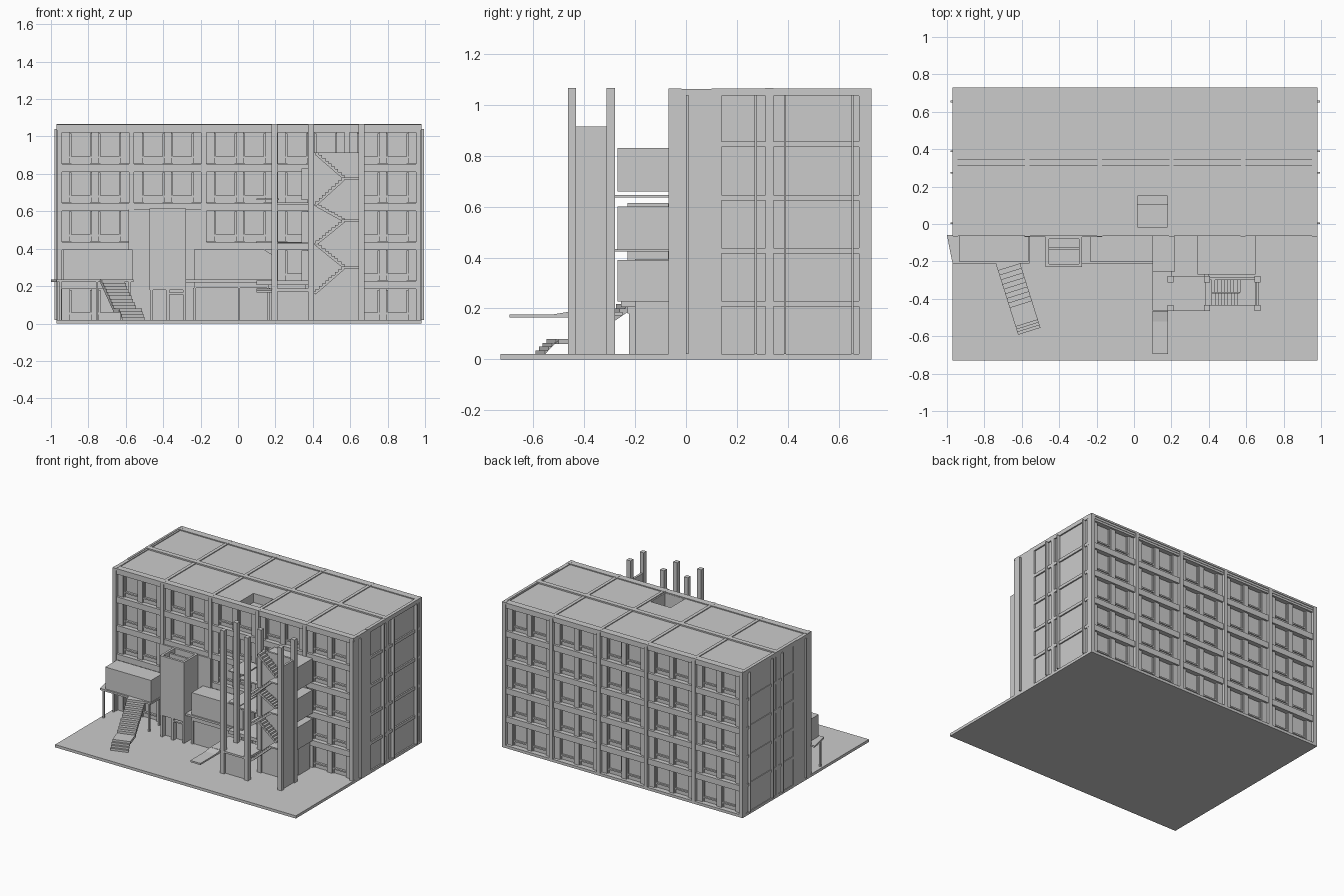
import bpy, bmesh, math
from mathutils import Vector

if "Cube" in bpy.data.objects:
    bpy.data.objects.remove(bpy.data.objects["Cube"])


def part(name, boxes):
    """One object made of axis-aligned boxes (x0, x1, y0, y1, z0, z1)."""
    bm = bmesh.new()
    for x0, x1, y0, y1, z0, z1 in boxes:
        r = bmesh.ops.create_cube(bm, size=1)
        for v in r["verts"]:
            v.co = Vector((x0 + (v.co.x + .5) * (x1 - x0),
                           y0 + (v.co.y + .5) * (y1 - y0),
                           z0 + (v.co.z + .5) * (z1 - z0)))
    return finish(name, bm)


def prism(name, pts, move):
    """Extrude a polygon along a vector."""
    bm = bmesh.new()
    face = bm.faces.new([bm.verts.new(p) for p in pts])
    r = bmesh.ops.extrude_face_region(bm, geom=[face])
    bmesh.ops.translate(bm, vec=move, verts=[g for g in r["geom"] if isinstance(g, bmesh.types.BMVert)])
    return finish(name, bm)


def finish(name, bm):
    bmesh.ops.recalc_face_normals(bm, faces=bm.faces)
    me = bpy.data.meshes.new(name)
    bm.to_mesh(me)
    bm.free()
    ob = bpy.data.objects.new(name, me)
    bpy.context.collection.objects.link(ob)
    return ob


def stair_profile(a, b, n, thick):
    """Stepped side outline from a to b in (run, height), sloped underside."""
    (u0, z0), (u1, z1) = a, b
    du, dz = (u1 - u0) / n, (z1 - z0) / n
    pts = [(u0, z0)]
    for i in range(n):
        pts += [(u0 + du * i, z0 + dz * (i + 1)), (u0 + du * (i + 1), z0 + dz * (i + 1))]
    return pts + [(u1, z1 - thick), (u0, z0 - thick)]


FLOOR = .209
levels = [.02 + FLOOR * k for k in range(6)]
cols = [-.955, -.57, -.183, .2, .583, .965]

part("base_slab", [(-.97, .98, -.73, .73, 0, .02)])

# Main block and roof with a sunken opening
core = part("building_core", [(-.965, .97, -.022, .687, .02, 1.04)])
roof = part("roof_slab", [(-.97, .98, -.06, .725, 1.035, 1.056)])
cutter = part("roof_opening_cutter", [(.02, .18, -.015, .15, .93, 1.2)])
cutter.hide_render = True
cutter.hide_viewport = True
for ob in (core, roof):
    m = ob.modifiers.new("opening", "BOOLEAN")
    m.object = cutter
    m.operation = "DIFFERENCE"
    m.solver = "EXACT"
part("roof_opening_step", [(.02, .18, .105, .15, .93, .99)])
part("roof_ribs",
     [(-.97, .98, .31, .345, 1.05, 1.066), (-.97, .98, -.065, -.037, 1.05, 1.063),
      (-.97, .98, .7, .73, 1.05, 1.063)]
     + [(x - .012, x + .012, -.06, .725, 1.05, 1.062) for x in cols if x != .2]
     + [(.19, .212, -.06, .725, 1.05, 1.062)])


# Front and back facades share one bay layout
def facade(side):
    def y(d0, d1):
        return (-.068 + d0, -.068 + d1) if side == "front" else (.73 - d1, .73 - d0)
    part(side + "_columns", [(x - .014, x + .014, *y(0, .05), .02, 1.064) for x in cols])
    part(side + "_beams", [(-.96, .97, *y(.008, .05), z - .045, z - .002) for z in levels[1:]])
    walls, frames = [], []
    for z in levels[:-1]:
        for a, b in zip(cols, cols[1:]):
            c = (a + b) / 2
            # piers beside and between the two windows
            for p, q in ((a, c - .135), (c - .02, c + .02), (c + .135, b)):
                walls.append((p, q, *y(.022, .05), z, z + .17))
            for s in (-1, 1):
                lo, hi = sorted((c + s * .02, c + s * .135))
                frames += [(lo, hi, *y(.03, .05), z + .028, z + .038),
                           (lo, lo + .008, *y(.033, .05), z, z + .16),
                           (hi - .008, hi, *y(.033, .05), z, z + .16),
                           (lo, hi, *y(.038, .05), z, z + .03)]
    part(side + "_piers", walls)
    part(side + "_window_frames", frames)


facade("front")
facade("back")

# End walls: corner strips, floor bands and thin fins
for side, x0, x1, f in (("left", -.97, -.955, -.982), ("right", .96, .98, .995)):
    part(side + "_end_frame",
         [(x0, x1, *yy, .02, 1.062) for yy in ((-.045, .14), (.313, .345), (.698, .725))]
         + [(x0, x1, .1, .71, z - .022, z) for z in levels[1:]]
         + [(x0, x1, .1, .71, 1.035, 1.058)])
    lo, hi = sorted((x0 + .005, f))
    part(side + "_fins", [(lo, hi, v, v + .009, .02, 1.04) for v in (0, .27, .385, .65)])

# Blank wall behind the lift tower
part("blank_wall", [(-.585, -.172, -.07, -.03, .02, .61)])

# Lift tower: open-topped shaft on legs
part("lift_tower",
     [(-.472, -.455, -.23, -.065, .18, .615), (-.293, -.277, -.23, -.065, .18, .615),
      (-.472, -.277, -.23, -.213, .18, .615), (-.472, -.277, -.14, -.125, .18, .6),
      (-.472, -.277, -.08, -.065, .18, .615), (-.46, -.285, -.22, -.07, .18, .53)])
part("lift_lobby",
     [(-.47, -.455, -.225, -.07, .02, .18), (-.385, -.365, -.225, -.07, .02, .18),
      (-.293, -.279, -.225, -.07, .02, .18), (-.46, -.285, -.19, -.07, .02, .18),
      (-.37, -.285, -.225, -.19, .155, .165)])

# Left raised room on a deck with slim posts
part("left_room", [(-.935, -.565, -.2, -.065, .235, .395)])
prism("left_deck", [(-1, -.06, .222), (-.97, -.212, .222), (-.56, -.212, .222), (-.56, -.06, .222)],
      (0, 0, .013))
part("left_deck_posts", [(x, x + .012, v, v + .012, .02, .225)
                         for x in (-.955, -.76, -.585) for v in (-.205, -.09)])

# Angled entrance stair with a low landing
ax = Vector((.3, -.954, 0)).normalized()
side_dir = Vector((ax.y, -ax.x, 0)) * -.125
top = Vector((-.735, -.225, 0))
for nm, a, b, n in (("upper", (.235, .08), (0, .235), 9), ("lower", (.385, .02), (.325, .08), 4)):
    pr = stair_profile(a, b, n, .02 if nm == "upper" else .0)
    prism("entrance_stair_" + nm, [top + ax * u + Vector((0, 0, max(z, .01))) for u, z in pr], side_dir)
prism("entrance_stair_landing",
      [top + ax * u + Vector((0, 0, z)) for u, z in ((.22, .06), (.33, .06), (.33, .08), (.22, .08))],
      side_dir)
prism("entrance_stair_top",
      [top + ax * u + Vector((0, 0, z)) for u, z in ((-.03, .222), (.02, .222), (.02, .235), (-.03, .235))],
      side_dir)

# Middle rooms over the glazed ground floor
part("middle_room", [(-.235, .14, -.2, -.065, .235, .395)])
prism("middle_room_sloped_end", [(.14, -.2, .235), (.18, -.2, .235), (.18, -.2, .37), (.14, -.2, .395)],
      (0, .135, 0))
part("middle_deck", [(-.28, .18, -.21, -.06, .22, .235)])
part("ground_room", [(-.235, .165, -.19, -.065, .02, .19), (-.235, .165, -.2, -.065, .19, .222),
                     (-.24, -.225, -.2, -.19, .02, .19), (0, .01, -.2, -.19, .02, .19),
                     (.155, .17, -.2, -.19, .02, .19)])

# Open stair tower: six tall columns
part("stair_tower_columns", [(x, x + .032, v, v + .033, .02, 1.066)
                             for x in (.18, .374, .645) for v in (-.465, -.312)])
part("stair_tower_walls", [(.652, .668, -.435, -.3, .02, .915), (.4, .65, -.3, -.285, .02, .915),
                           (.21, .38, -.45, -.435, .02, .17)])
# Zigzag flights between floor levels and half landings
zs = [.17, .305, .43, .555, .64, .78, .915]
for i in range(6):
    left, right = (.415, .57) if i % 2 == 0 else (.57, .415), None
    pr = stair_profile((left[0], zs[i]), (left[1], zs[i + 1]), 9, .015)
    v = -.435 if i % 2 == 0 else -.365
    prism("stair_flight_%d" % (i + 1), [(u, v, z) for u, z in pr], (0, .065, 0))
part("stair_landings", [(.565, .65, -.435, -.3, z - .01, z) for z in zs[1::2]]
     + [(.38, .418, -.435, -.3, z - .01, z) for z in zs[0::2][:3]])

# Bridge rooms linking the tower to the block
part("bridge_rooms", [(.34, .65, -.27, -.065, a, b) for a, b in ((.66, .83), (.43, .6), (.228, .39))]
     + [(.36, .63, -.2, -.065, .02, .228)])
part("gallery_decks",
     [(.2, .38, -.28, -.06, .637, .647), (.1, .22, -.255, -.06, .66, .668),
      (.2, .38, -.28, -.06, .424, .434), (.1, .2, -.255, -.06, .43, .44),
      (.1, .4, -.255, -.06, .205, .23)])
part("entrance_deck", [(.1, .4, -.462, -.25, .172, .186)])

# Sloping entrance canopy
prism("entrance_canopy", [(.1, -.695, .165), (.1, -.465, .165), (.1, -.465, .186),
                          (.1, -.52, .177), (.1, -.695, .177)], (.082, 0, 0))
